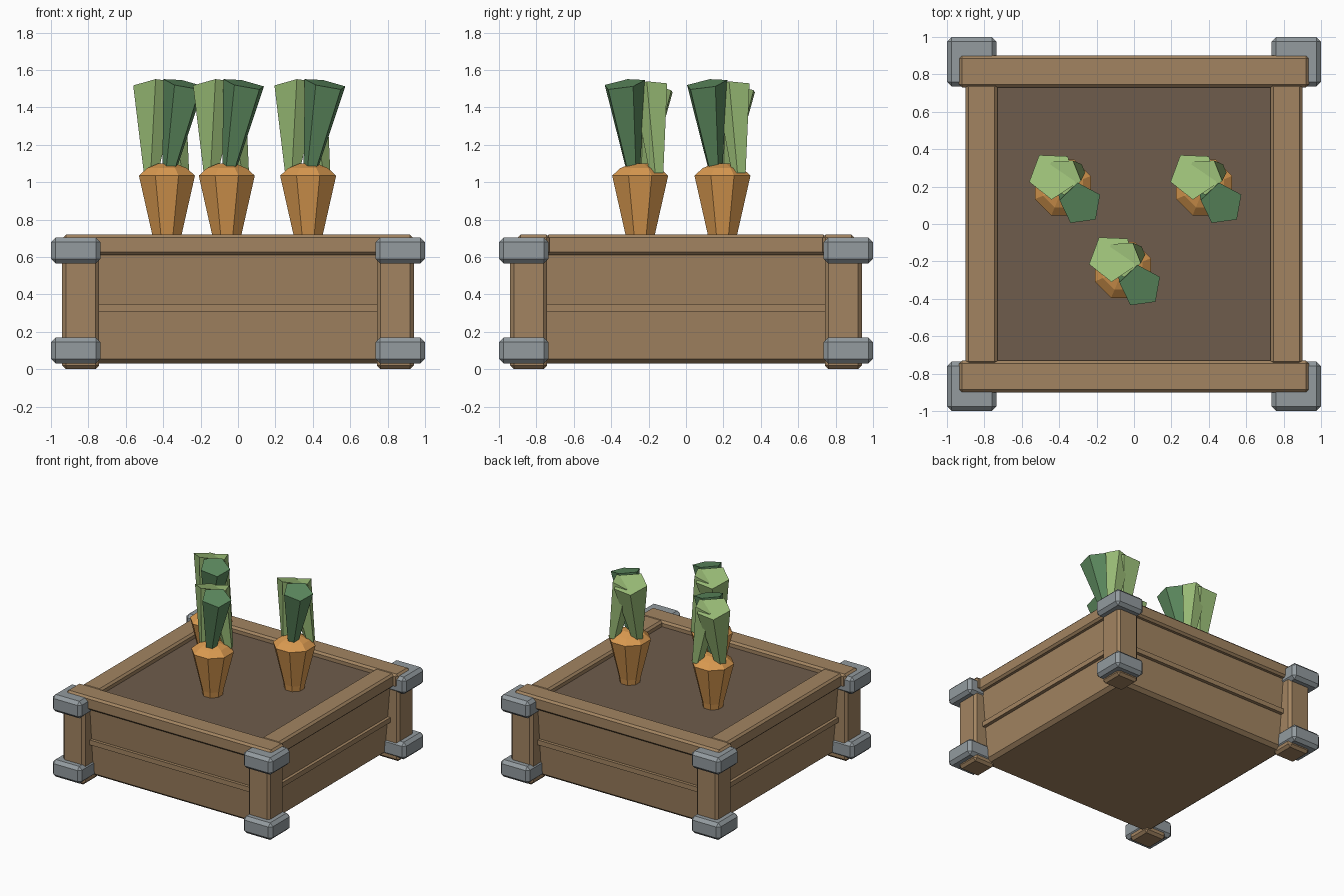
import bpy, bmesh, math
from mathutils import Vector, Matrix

cube = bpy.data.objects.get("Cube")
if cube:
    bpy.data.objects.remove(cube, do_unlink=True)


def material(name, rgb):
    linear = [((c / 255 + 0.055) / 1.055) ** 2.4 for c in rgb] + [1]
    mat = bpy.data.materials.new(name)
    mat.use_nodes = True
    mat.diffuse_color = linear
    mat.node_tree.nodes["Principled BSDF"].inputs["Base Color"].default_value = linear
    return mat


WOOD = material("wood", (162, 132, 97))
METAL = material("grey_metal", (147, 155, 159))
SOIL = material("soil", (110, 92, 76))
ORANGE = material("carrot_orange", (218, 154, 80))
LIGHT = material("light_green", (156, 191, 120))
DARK = material("dark_green", (94, 140, 96))


def finish(bm, name, mat):
    bmesh.ops.recalc_face_normals(bm, faces=bm.faces)
    mesh = bpy.data.meshes.new(name)
    bm.to_mesh(mesh)
    bm.free()
    mesh.materials.append(mat)
    obj = bpy.data.objects.new(name, mesh)
    bpy.context.collection.objects.link(obj)
    return obj


def box(name, mat, low, high, chamfer=0.0):
    low, high = Vector(low), Vector(high)
    bm = bmesh.new()
    bmesh.ops.create_cube(bm, size=1)
    for v in bm.verts:
        v.co = (low + high) / 2 + v.co * (high - low)
    if chamfer:
        bmesh.ops.bevel(bm, geom=bm.edges[:], offset=chamfer, segments=1, affect='EDGES')
    return finish(bm, name, mat)


def loft(name, mat, sides, rings, turn):
    """Stack of capped polygons, each given as (centre, radius, slope in x and y)."""
    bm = bmesh.new()
    loops = []
    for centre, r, (slope_x, slope_y) in rings:
        loop = []
        for i in range(sides):
            a = turn + math.tau * i / sides
            dx, dy = r * math.cos(a), r * math.sin(a)
            loop.append(bm.verts.new(centre + Vector((dx, dy, dx * slope_x + dy * slope_y))))
        loops.append(loop)
    for a, b in zip(loops, loops[1:]):
        for i in range(sides):
            j = (i + 1) % sides
            bm.faces.new((a[i], a[j], b[j], b[i]))
    bm.faces.new(loops[0])
    bm.faces.new(loops[-1])
    return finish(bm, name, mat)


# Corner posts with metal brackets
for sx, side in ((1, "left"), (-1, "right")):
    for sy, end in ((-1, "front"), (1, "back")):
        def corner(name, mat, inner, outer, z0, z1, chamfer):
            xs = sorted((sx * inner, sx * outer))
            ys = sorted((sy * inner, sy * outer))
            box(f"{end}_{side}_{name}", mat, (xs[0], ys[0], z0), (xs[1], ys[1], z1), chamfer)
        corner("post", WOOD, 0.743, 0.94, 0, 0.69, 0.02)
        corner("lower_bracket", METAL, 0.735, 1.0, 0.03, 0.17, 0.025)
        corner("upper_bracket", METAL, 0.735, 1.0, 0.565, 0.705, 0.025)

# Sloped plank walls, trim strips and top rails on four sides
wall_profile = [(0.70, 0.03), (0.785, 0.03), (0.815, 0.055), (0.865, 0.64), (0.74, 0.64)]
for k, side in enumerate(("front", "left", "back", "right")):
    turn = Matrix.Rotation(k * math.pi / 2, 4, 'Z')
    bm = bmesh.new()
    ends = [[bm.verts.new((x, -y, z)) for y, z in wall_profile] for x in (-0.78, 0.78)]
    n = len(wall_profile)
    for i in range(n):
        j = (i + 1) % n
        bm.faces.new((ends[0][i], ends[0][j], ends[1][j], ends[1][i]))
    for loop in ends:
        bm.faces.new(loop)
    finish(bm, side + "_wall", WOOD).data.transform(turn)
    box(side + "_trim", WOOD, (-0.75, -0.865, 0.31), (0.75, -0.80, 0.35)).data.transform(turn)
    half = 0.935 if k % 2 == 0 else 0.75
    box(side + "_rail", WOOD, (-half, -0.90, 0.61), (half, -0.73, 0.72), 0.016).data.transform(turn)

# Wooden floor and the soil filling the planter
box("floor", WOOD, (-0.76, -0.76, 0.03), (0.76, 0.76, 0.08))
box("soil_bed", SOIL, (-0.74, -0.74, 0.40), (0.74, 0.74, 0.675))

# Carrots: tapered eight-sided root and three flared five-sided leaves with slanted tips
root = [(0.60, 0.066), (0.72, 0.085), (1.035, 0.162), (1.075, 0.115), (1.10, 0.05)]
leaves = [  # name, colour, base, tip, tip radius, tip slope, turn
    ("outer_leaf", LIGHT, (-0.085, 0.02, 1.05), (-0.055, 0.065, 1.515), 0.13, (0.06, -0.28), 0.9),
    ("front_leaf", DARK, (0.015, -0.04, 1.07), (0.095, -0.088, 1.525), 0.115, (-0.2, 0.16), 0.45),
    ("rear_leaf", LIGHT, (0.08, 0.09, 1.05), (0.0, 0.06, 1.515), 0.10, (0.25, 0.0), -0.25),
]
flat = (0, 0)
for number, (x, y) in enumerate(((-0.38, 0.195), (-0.06, -0.245), (0.375, 0.195)), 1):
    place = Vector((x, y, 0))
    loft(f"carrot_{number}_root", ORANGE, 8,
         [(place + Vector((0, 0, z)), r, flat) for z, r in root], math.pi / 8)
    for name, mat, base, tip, radius, slope, turn in leaves:
        loft(f"carrot_{number}_{name}", mat, 5,
             [(place + Vector(base), 0.04, flat), (place + Vector(tip), radius, slope)], turn)
